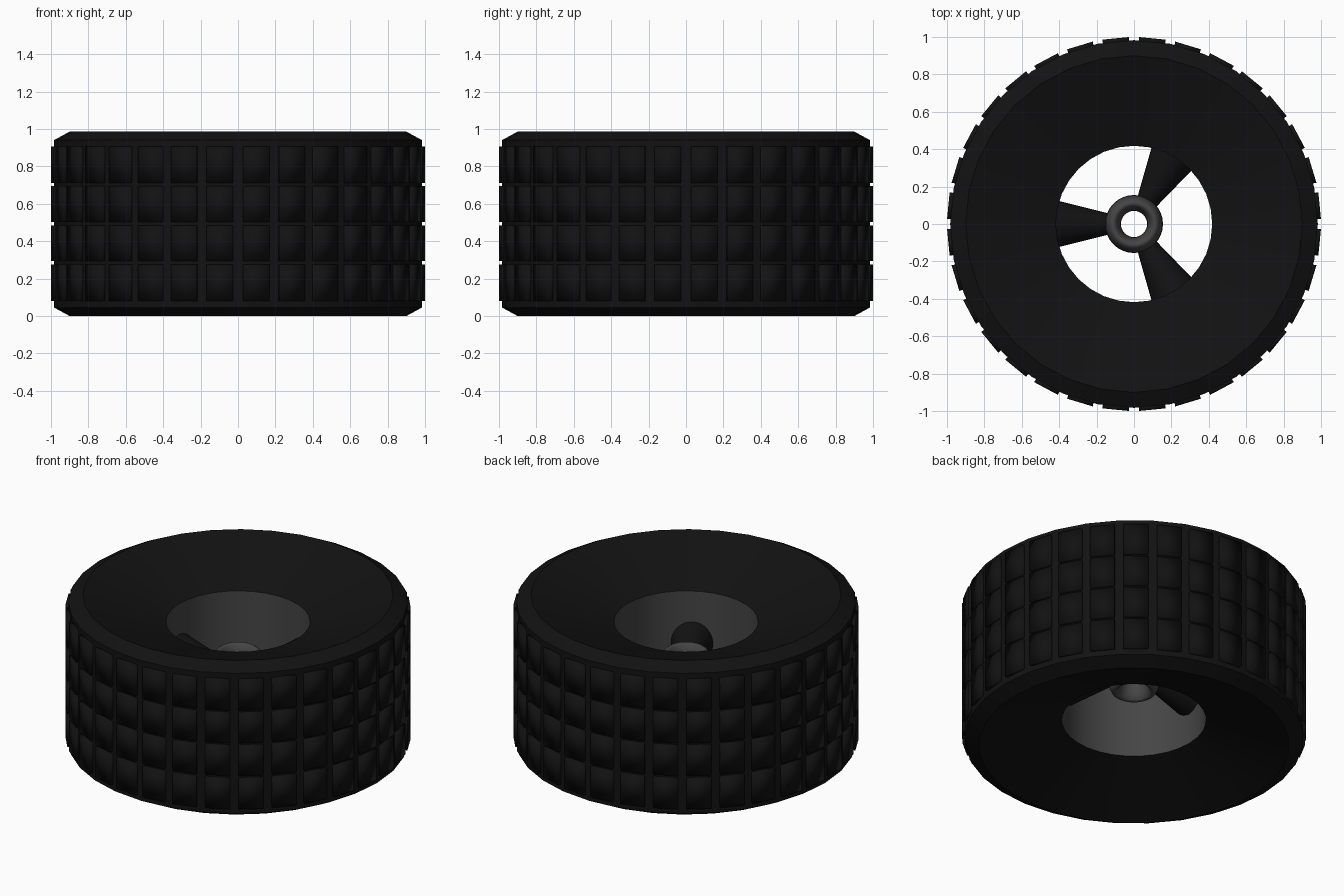
import bpy, bmesh
from math import sin, cos, pi, tau

if "Cube" in bpy.data.objects:
    bpy.data.objects.remove(bpy.data.objects["Cube"])

N = 32          # tread blocks and tyre sides
MID = 0.493     # half height of the wheel


def material(name, v):
    m = bpy.data.materials.new(name)
    m.diffuse_color = (v, v, v, 1)
    m.use_nodes = True
    m.node_tree.nodes["Principled BSDF"].inputs["Base Color"].default_value = m.diffuse_color
    return m


rubber = material("black_rubber", 0.006)
metal = material("dark_metal", 0.06)


def finish(name, bm, mat, angle=None):
    bmesh.ops.recalc_face_normals(bm, faces=bm.faces)
    me = bpy.data.meshes.new(name)
    bm.to_mesh(me)
    bm.free()
    ob = bpy.data.objects.new(name, me)
    bpy.context.collection.objects.link(ob)
    me.materials.append(mat)
    me.shade_smooth()
    if angle:
        bpy.ops.object.select_all(action='DESELECT')
        bpy.context.view_layer.objects.active = ob
        ob.select_set(True)
        bpy.ops.object.shade_smooth_by_angle(angle=angle)
    return ob


def lathe(name, profile, segs, mat, closed=False, angle=None):
    """Revolve (radius, z) points around the z axis."""
    bm = bmesh.new()
    rings = [[bm.verts.new((r * cos(tau * i / segs), r * sin(tau * i / segs), z))
              for i in range(segs)] for r, z in profile]
    pairs = list(zip(rings, rings[1:])) + ([(rings[-1], rings[0])] if closed else [])
    for a, b in pairs:
        for i in range(segs):
            j = (i + 1) % segs
            bm.faces.new((a[i], a[j], b[j], b[i]))
    return finish(name, bm, mat, angle)


# Tyre carcass: dished sidewalls, chamfered shoulders
half = [(0.418, 0.17), (0.90, 0.0), (0.983, 0.045)]
full = half + [(r, 2 * MID - z) for r, z in reversed(half)]
lathe("tyre", full, N, rubber, angle=0.5)

# Rim barrel: inner wall of the wheel
lathe("rim", [(0.418, 0.17), (0.418, 2 * MID - 0.17)], N, metal)

# Hub: tall rounded ring
lathe("hub", [(0.1125 + 0.0425 * cos(tau * k / 16), MID + 0.14 * sin(tau * k / 16))
              for k in range(16)], 32, metal, closed=True)

# Tread: four rows of raised blocks
bm = bmesh.new()
gap = 0.026
for z0, z1 in ((0.08, 0.275), (0.293, 0.485), (0.502, 0.694), (0.711, 0.906)):
    for i in range(N):
        a0, a1 = tau * i / N + gap, tau * (i + 1) / N - gap
        ring = [[bm.verts.new((r * cos(a), r * sin(a), z))
                 for r, a in ((0.965, a0), (1.0, a0), (1.0, a1), (0.965, a1))]
                for z in (z0, z1)]
        lo, hi = ring
        bm.faces.new(lo[::-1])
        bm.faces.new(hi)
        for k in range(4):
            m = (k + 1) % 4
            bm.faces.new((lo[k], lo[m], hi[m], hi[k]))
finish("tread_blocks", bm, rubber)

# Spokes: three cones widening from hub to rim
for n in range(3):
    a = pi / 3 + n * tau / 3
    bm = bmesh.new()
    bmesh.ops.create_cone(bm, cap_ends=True, segments=32,
                          radius1=0.05, radius2=0.128, depth=0.31)
    ob = finish(f"spoke_{n + 1}", bm, rubber, angle=0.6)
    ob.rotation_euler = (0, pi / 2, a)
    ob.location = (0.265 * cos(a), 0.265 * sin(a), MID)
